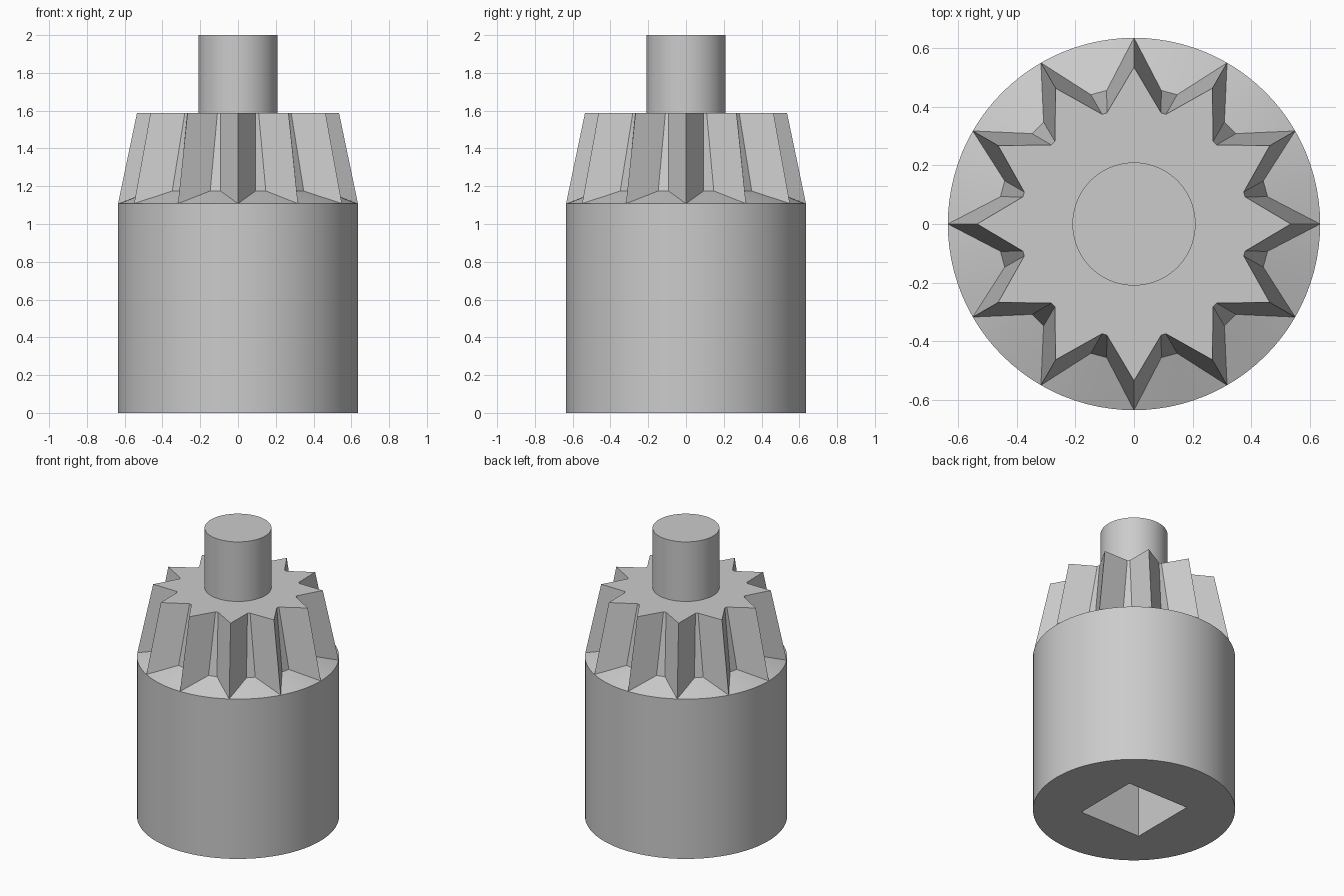
import bpy, bmesh
from math import radians, cos, sin
from mathutils import Vector

TEETH, ARC = 12, 8                 # teeth, rim segments per tooth
PITCH = 360 / TEETH
BODY_R, BODY_H = 0.635, 1.108
CROWN_TOP, TOTAL_H = 1.587, 2.0
SHAFT_R = 0.21
SOCKET_HALF, SOCKET_DEPTH = 0.235, 0.6

cube = bpy.data.objects.get("Cube")
if cube:
    bpy.data.objects.remove(cube, do_unlink=True)

grey = bpy.data.materials.new("plain_grey")
grey.use_nodes = True
colour = (0.6, 0.6, 0.6, 1)
grey.diffuse_color = colour
grey.node_tree.nodes["Principled BSDF"].inputs["Base Color"].default_value = colour


def polar(r, degrees, z):
    a = radians(degrees)
    return Vector((r * cos(a), r * sin(a), z))


def finish(obj, name):
    obj.name = obj.data.name = name
    obj.data.materials.clear()
    obj.data.materials.append(grey)
    bpy.ops.object.select_all(action="DESELECT")
    obj.select_set(True)
    bpy.context.view_layer.objects.active = obj
    bpy.ops.object.shade_smooth_by_angle(angle=radians(20))
    return obj


def cylinder(name, r, z0, z1):
    bpy.ops.mesh.primitive_cylinder_add(
        vertices=TEETH * ARC, radius=r, depth=z1 - z0, location=(0, 0, (z0 + z1) / 2))
    return finish(bpy.context.object, name)


# Round body with a square drive socket cut into its underside
body = cylinder("body", BODY_R, 0, BODY_H)
bpy.ops.mesh.primitive_cube_add(size=2, location=(0, 0, 0))
cutter = bpy.context.object
cutter.scale = (SOCKET_HALF, SOCKET_HALF, SOCKET_DEPTH)
cutter.hide_render = True
cut = body.modifiers.new("socket", "BOOLEAN")
cut.operation, cut.solver, cut.object = "DIFFERENCE", "EXACT", cutter
bpy.context.view_layer.objects.active = body
bpy.ops.object.modifier_apply(modifier=cut.name)
bpy.data.objects.remove(cutter, do_unlink=True)
finish(body, "body")

# Output shaft
cylinder("shaft", SHAFT_R, CROWN_TOP - 0.05, TOTAL_H)

# Tapered toothed crown: sharp tips, narrow flat valleys, sloping floor
bm = bmesh.new()
outline = []
for i in range(TEETH):
    a, mid, b = i * PITCH, (i + 0.5) * PITCH, (i + 1) * PITCH
    rim = [bm.verts.new(polar(BODY_R, a + PITCH * k / ARC, BODY_H)) for k in range(ARC + 1)]
    low = [bm.verts.new(polar(0.465, mid + s * 3.45, 1.175)) for s in (-1, 1)]
    top = [bm.verts.new(polar(0.39, mid + s * 1.25, CROWN_TOP)) for s in (-1, 1)]
    tip_a, tip_b = [bm.verts.new(polar(0.535, t, CROWN_TOP)) for t in (a, b)]
    # tooth flanks and valley wall
    bm.faces.new((rim[0], low[0], top[0], tip_a))
    bm.faces.new((low[0], low[1], top[1], top[0]))
    bm.faces.new((low[1], rim[-1], tip_b, top[1]))
    # floor, fanned from the valley to the rim
    half = ARC // 2
    for k in range(ARC):
        bm.faces.new((rim[k], rim[k + 1], low[0] if k < half else low[1]))
    bm.faces.new((low[0], rim[half], low[1]))
    outline += [tip_a, *top]
bm.faces.new(outline)
bmesh.ops.remove_doubles(bm, verts=bm.verts, dist=0.0001)
mesh = bpy.data.meshes.new("toothed_crown")
bm.normal_update()
bm.to_mesh(mesh)
bm.free()
crown = bpy.data.objects.new("toothed_crown", mesh)
bpy.context.collection.objects.link(crown)
finish(crown, "toothed_crown")
